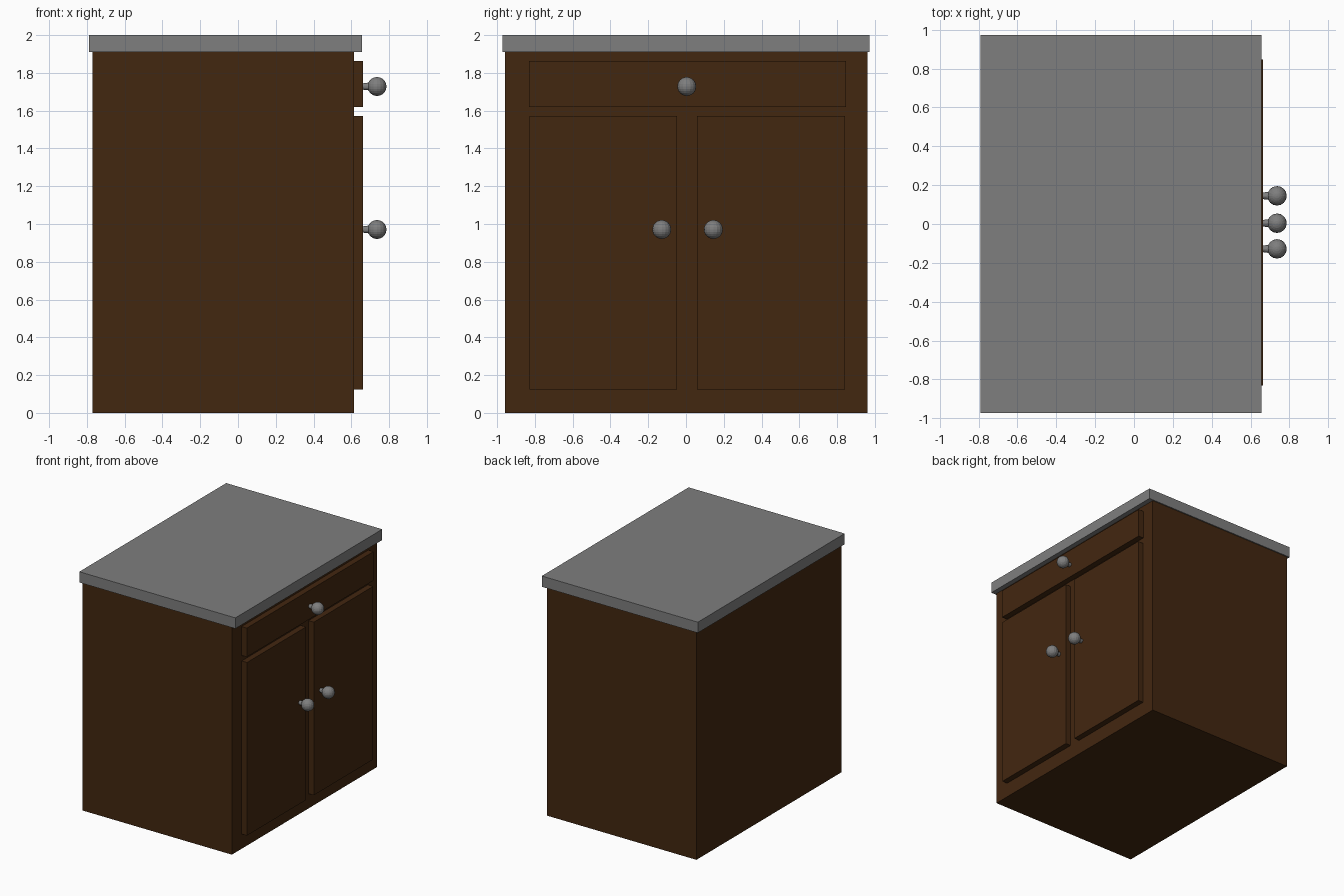
import bpy
from mathutils import Matrix

if "Cube" in bpy.data.objects:
    bpy.data.objects.remove(bpy.data.objects["Cube"])


def material(name, rgb):
    m = bpy.data.materials.new(name)
    m.diffuse_color = (*rgb, 1.0)
    m.use_nodes = True
    m.node_tree.nodes["Principled BSDF"].inputs["Base Color"].default_value = m.diffuse_color
    return m


wood = material("dark_wood", (0.055, 0.02, 0.005))
grey = material("grey", (0.21, 0.21, 0.21))


def box(name, x, y, z, mat):
    """Box from (min, max) pairs on each axis."""
    bpy.ops.mesh.primitive_cube_add(size=1)
    o = bpy.context.object
    o.name = name
    centre = [(a + b) / 2 for a, b in (x, y, z)]
    size = [b - a for a, b in (x, y, z)]
    o.data.transform(Matrix.Translation(centre) @ Matrix.Diagonal((*size, 1)))
    o.data.materials.append(mat)
    return o


def knob(name, y, z):
    """Round ball on a short flared stem, pointing along +x."""
    bpy.ops.mesh.primitive_uv_sphere_add(segments=16, ring_count=12, radius=0.05,
                                         location=(0.736, y, z))
    ball = bpy.context.object
    ball.name = name
    ball.data.materials.append(grey)
    bpy.ops.mesh.primitive_cone_add(vertices=16, radius1=0.016, radius2=0.022, depth=0.05,
                                    location=(0.68, y, z), rotation=(0, 1.5708, 0))
    stem = bpy.context.object
    stem.name = name + "_stem"
    stem.data.materials.append(grey)


# Carcass and worktop
box("cabinet_body", (-0.77, 0.614), (-0.958, 0.962), (0, 1.91), wood)
box("worktop", (-0.79, 0.656), (-0.972, 0.972), (1.91, 2.0), grey)

# Drawer front and doors on the +x side
FRONT = (0.60, 0.663)
box("drawer_front", FRONT, (-0.83, 0.847), (1.62, 1.862), wood)
box("left_door", FRONT, (-0.828, -0.047), (0.123, 1.573), wood)
box("right_door", FRONT, (0.057, 0.843), (0.123, 1.573), wood)

# Knobs
knob("drawer_knob", 0.004, 1.728)
knob("left_door_knob", -0.128, 0.971)
knob("right_door_knob", 0.145, 0.971)
